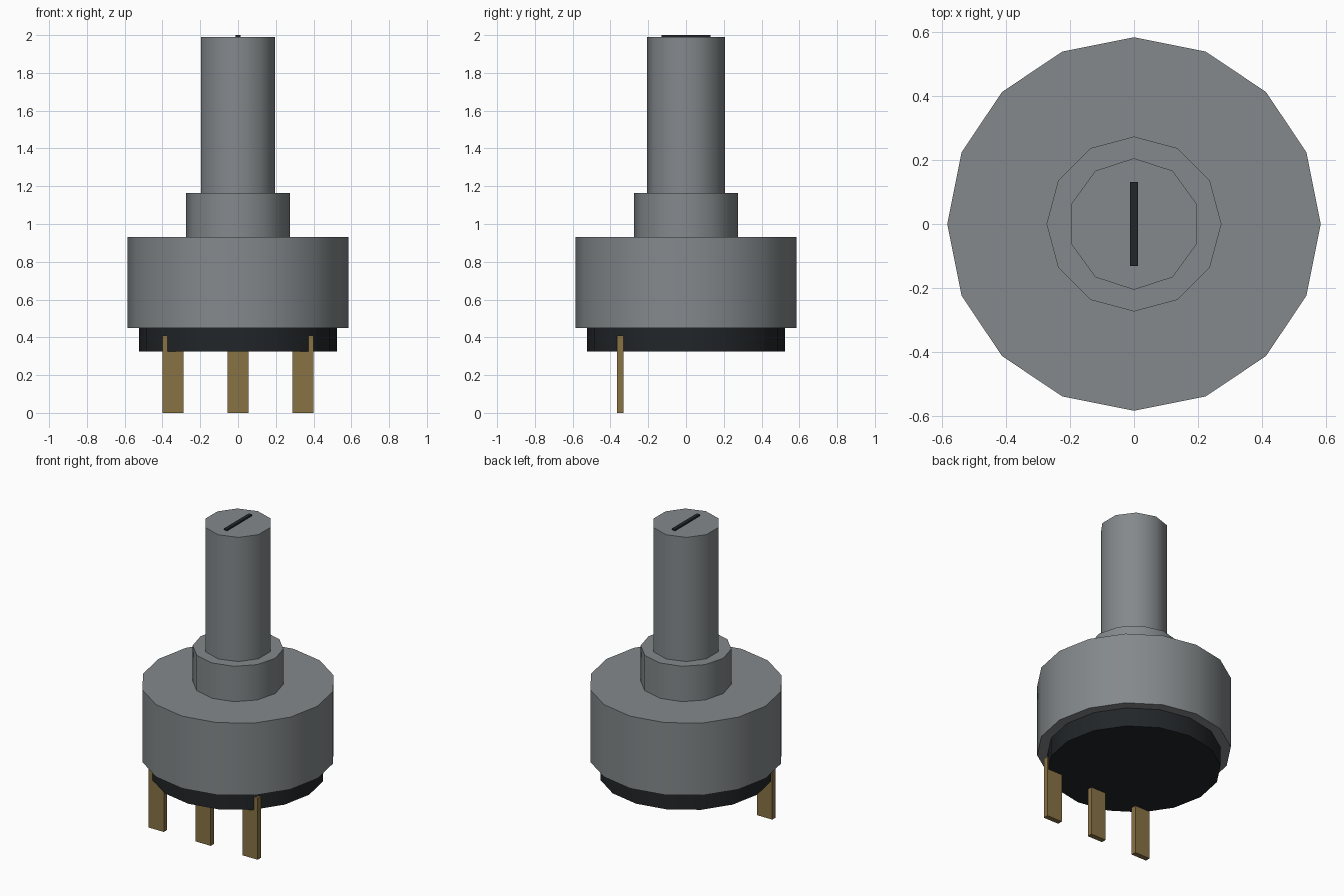
import bpy, math

if "Cube" in bpy.data.objects:
    bpy.data.objects.remove(bpy.data.objects["Cube"])


def material(name, color):
    m = bpy.data.materials.new(name)
    m.diffuse_color = (*color, 1)
    m.use_nodes = True
    m.node_tree.nodes["Principled BSDF"].inputs["Base Color"].default_value = m.diffuse_color
    return m


grey = material("grey_metal", (0.23, 0.25, 0.26))
black = material("black_plastic", (0.016, 0.019, 0.022))
brass = material("brass", (0.25, 0.17, 0.06))


def cylinder(name, sides, radius, z0, z1, mat):
    # the primitive's first vertex lies on the y axis
    bpy.ops.mesh.primitive_cylinder_add(vertices=sides, radius=radius, depth=z1 - z0,
                                        location=(0, 0, (z0 + z1) / 2))
    ob = bpy.context.object
    ob.name = name
    ob.data.materials.append(mat)
    bpy.ops.object.shade_smooth_by_angle(angle=math.radians(40))
    return ob


def box(name, center, size, mat):
    bpy.ops.mesh.primitive_cube_add(size=1, location=center)
    ob = bpy.context.object
    ob.name = name
    ob.scale = size
    bpy.ops.object.transform_apply(location=False, rotation=False, scale=True)
    ob.data.materials.append(mat)
    return ob


# stacked turned parts, bottom to top
cylinder("base_plate", 16, 0.523, 0.325, 0.45, black)
cylinder("housing", 16, 0.585, 0.45, 0.93, grey)
cylinder("collar", 12, 0.274, 0.93, 1.165, grey)
cylinder("shaft", 10, 0.206, 1.165, 1.99, grey)

# dark slot mark on the shaft tip
box("shaft_slot", (0, 0, 1.99), (0.024, 0.262, 0.02), black)

# three terminal pins along the front
for side, x in (("left", -0.345), ("middle", 0), ("right", 0.345)):
    box(f"{side}_pin", (x, -0.349, 0.205), (0.112, 0.034, 0.41), brass)
